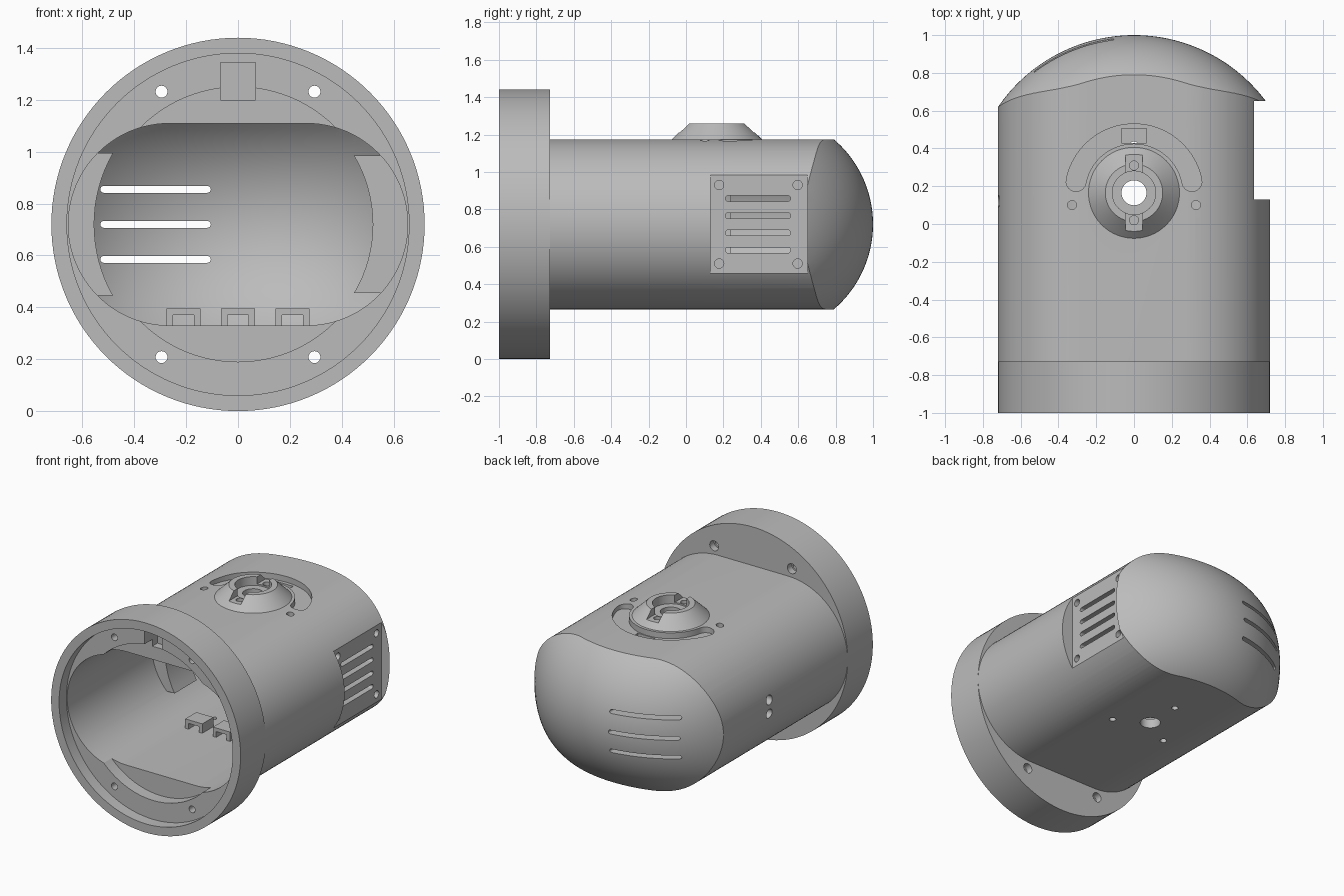
import bpy, bmesh
from math import sin, cos, pi, sqrt, asin, radians

old = bpy.data.objects.get("Cube")
if old:
    bpy.data.objects.remove(old, do_unlink=True)

grey = bpy.data.materials.new("plain grey")
grey.use_nodes = True
GREY = (0.5, 0.5, 0.5, 1)
grey.diffuse_color = GREY
next(n for n in grey.node_tree.nodes if n.type == 'BSDF_PRINCIPLED').inputs["Base Color"].default_value = GREY

CZ = 0.72              # height of the housing axis
HALF, R = 0.265, 0.4545  # stadium cross-section
WALL = 0.065
BOSS_Y = 0.165


# ---- outlines -------------------------------------------------------------
def arc(cx, cy, r, a0, a1, n):
    return [(cx + r * cos(a0 + (a1 - a0) * i / n), cy + r * sin(a0 + (a1 - a0) * i / n)) for i in range(n + 1)]


def circle(cx, cy, r, n=32):
    return arc(cx, cy, r, 0, 2 * pi, n)[:-1]


def stadium(cx, cy, half, r, n=12):
    return arc(cx + half, cy, r, -pi / 2, pi / 2, n) + arc(cx - half, cy, r, pi / 2, 1.5 * pi, n)


def rect(x0, x1, y0, y1):
    return [(x0, y0), (x1, y0), (x1, y1), (x0, y1)]


# ---- solids ---------------------------------------------------------------
def finish(bm, name):
    bmesh.ops.recalc_face_normals(bm, faces=bm.faces)
    me = bpy.data.meshes.new(name)
    bm.to_mesh(me)
    bm.free()
    me.materials.append(grey)
    ob = bpy.data.objects.new(name, me)
    bpy.context.collection.objects.link(ob)
    return ob


def prism(name, axis, outline, a, b):
    """Extrude an outline along an axis from a to b."""
    place = {'x': lambda p, t: (t, p[0], p[1]),
             'y': lambda p, t: (p[0], t, p[1]),
             'z': lambda p, t: (p[0], p[1], t)}[axis]
    bm = bmesh.new()
    lo = [bm.verts.new(place(p, a)) for p in outline]
    hi = [bm.verts.new(place(p, b)) for p in outline]
    bm.faces.new(lo)
    bm.faces.new(hi)
    for i in range(len(lo)):
        bm.faces.new((lo[i - 1], lo[i], hi[i], hi[i - 1]))
    return finish(bm, name)


def dome_block(name, apex, r_wide, r_tall, back):
    """Block whose +y face is a doubly curved dome."""
    bm = bmesh.new()
    bmesh.ops.create_grid(bm, x_segments=48, y_segments=36, size=1)
    ext = bmesh.ops.extrude_face_region(bm, geom=bm.faces[:])
    flat = {v for v in ext["geom"] if isinstance(v, bmesh.types.BMVert)}
    for v in bm.verts:
        x, z = v.co.x * 0.75, v.co.y * 0.47
        y = apex - r_wide + sqrt(r_wide ** 2 - x * x) - r_tall + sqrt(r_tall ** 2 - z * z)
        v.co = (x, back if v in flat else y, CZ + z)
    bmesh.ops.holes_fill(bm, edges=bm.edges, sides=0)
    return finish(bm, name)


def combine(target, tool, operation):
    mod = target.modifiers.new("combine", 'BOOLEAN')
    mod.operation, mod.solver, mod.object = operation, 'EXACT', tool
    bpy.context.view_layer.objects.active = target
    bpy.ops.object.modifier_apply(modifier=mod.name)
    bpy.data.objects.remove(tool, do_unlink=True)


def cut(axis, outline, a, b):
    combine(housing, prism("cutter", axis, outline, a, b), 'DIFFERENCE')


def add(tool):
    combine(housing, tool, 'UNION')


# ---- outer shell: domed body plus round flange ------------------------------
housing = prism("camera_housing", 'y', stadium(0, CZ, HALF, R, 48), -0.8, 1.1)
combine(housing, dome_block("dome", 1.0, 0.872, 0.598, -0.9), 'INTERSECT')
add(prism("flange", 'y', circle(0, CZ, 0.72, 128), -1, -0.727))

# ---- hollow interior, bore and rim recess -----------------------------------
cavity = prism("cavity", 'y', stadium(0, CZ, HALF, R - WALL, 48), -1.1, 1.1)
combine(cavity, dome_block("inner_dome", 1 - WALL, 0.872 - WALL, 0.598 - WALL, -1.2), 'INTERSECT')
combine(housing, cavity, 'DIFFERENCE')
cut('y', circle(0, CZ, 0.53, 96), -1.1, -0.835)
cut('y', circle(0, CZ, 0.66, 128), -1.1, -0.92)
cut('y', rect(-0.067, 0.067, 1.2, 1.345), -1.1, -0.78)

# ---- side pads inside the wall, hollowed to a round bore --------------------
for side, r, h, y0, y1 in ((1, 0.52, 0.265, 0.11, 0.66), (-1, 0.555, 0.275, 0.0, 0.24)):
    phi = asin(h / r)
    pad = arc(0, CZ, r, -phi, phi, 16)
    pad += [(0.625, CZ + h), (0.66, CZ + 0.2), (0.66, CZ - 0.2), (0.625, CZ - h)]
    add(prism("side_pad", 'y', [(side * x, z) for x, z in pad], y0, y1))

# ---- floor brackets ---------------------------------------------------------
for x in (-0.21, 0, 0.21):
    u_shape = [(-0.065, 0.3), (-0.065, 0.395), (0.065, 0.395), (0.065, 0.3),
               (0.04, 0.3), (0.04, 0.37), (-0.04, 0.37), (-0.04, 0.3)]
    add(prism("floor_bracket", 'y', [(x + px, z) for px, z in u_shape], -0.18, -0.06))

# ---- conical boss on the roof -----------------------------------------------
bm = bmesh.new()
bmesh.ops.create_cone(bm, cap_ends=True, segments=64, radius1=0.256, radius2=0.152, depth=0.1)
bmesh.ops.translate(bm, verts=bm.verts, vec=(0, BOSS_Y, 1.21))
add(finish(bm, "roof_boss"))
cut('z', circle(0, BOSS_Y, 0.115, 48), 1.2, 1.4)
cut('z', rect(-0.045, 0.045, BOSS_Y - 0.207, BOSS_Y + 0.207), 1.21, 1.4)
for y in (0.02, 0.31):
    cut('z', circle(0, y, 0.024, 20), 1.0, 1.4)
cut('z', circle(0, BOSS_Y, 0.066, 40), -0.1, 1.4)   # through roof and floor

# ---- curved roof slot with notch and pin holes ------------------------------
mid, hw, a = 0.3125, 0.0525, radians(11)
right_end = (mid * cos(a), BOSS_Y + mid * sin(a))
left_end = (-right_end[0], right_end[1])
slot = arc(0, BOSS_Y, mid + hw, a, pi - a, 40)
slot += arc(*left_end, hw, pi - a, 2 * pi - a, 10)[1:-1]
slot += arc(0, BOSS_Y, mid - hw, pi - a, a, 40)
slot += arc(*right_end, hw, pi + a, 2 * pi + a, 10)[1:-1]
cut('z', slot, 1.135, 1.4)
cut('z', rect(-0.065, 0.065, 0.43, 0.505), 1.05, 1.4)
for x in (-0.328, 0.328):
    cut('z', circle(x, 0.1, 0.024, 20), 1.0, 1.4)

# ---- floor mounting holes ---------------------------------------------------
for deg in (90, 210, 330):
    t = radians(deg)
    cut('z', circle(0.25 * cos(t), BOSS_Y + 0.25 * sin(t), 0.022, 20), 0.2, 0.345)

# ---- flat vent panel on the +x side -----------------------------------------
cut('x', rect(0.13, 0.65, CZ - 0.265, CZ + 0.265), 0.635, 0.9)
for dz in (-0.138, -0.046, 0.046, 0.138):
    cut('x', stadium(0.385, CZ + dz, 0.16, 0.015), 0.4, 0.9)
for y in (0.177, 0.597):
    for dz in (-0.21, 0.21):
        cut('x', circle(y, CZ + dz, 0.025, 20), 0.55, 0.9)

# ---- twin cable holes on the -x side ----------------------------------------
for dz in (-0.047, 0.047):
    cut('x', circle(0.12, CZ + dz, 0.032, 24), -0.9, -0.4)

# ---- dome vents -------------------------------------------------------------
for dz in (-0.135, 0, 0.135):
    cut('y', stadium(-0.318, CZ + dz, 0.2, 0.013), 0.45, 1.2)

# ---- flange screw holes with rear counterbores ------------------------------
for x in (-0.295, 0.295):
    for dz in (-0.512, 0.512):
        cut('y', circle(x, CZ + dz, 0.023, 20), -1.1, -0.6)
        cut('y', circle(x, CZ + dz, 0.034, 24), -0.775, -0.6)

# ---- smooth shading with crisp edges ----------------------------------------
bpy.ops.object.select_all(action='DESELECT')
housing.select_set(True)
bpy.context.view_layer.objects.active = housing
bpy.ops.object.shade_smooth_by_angle(angle=radians(25))
